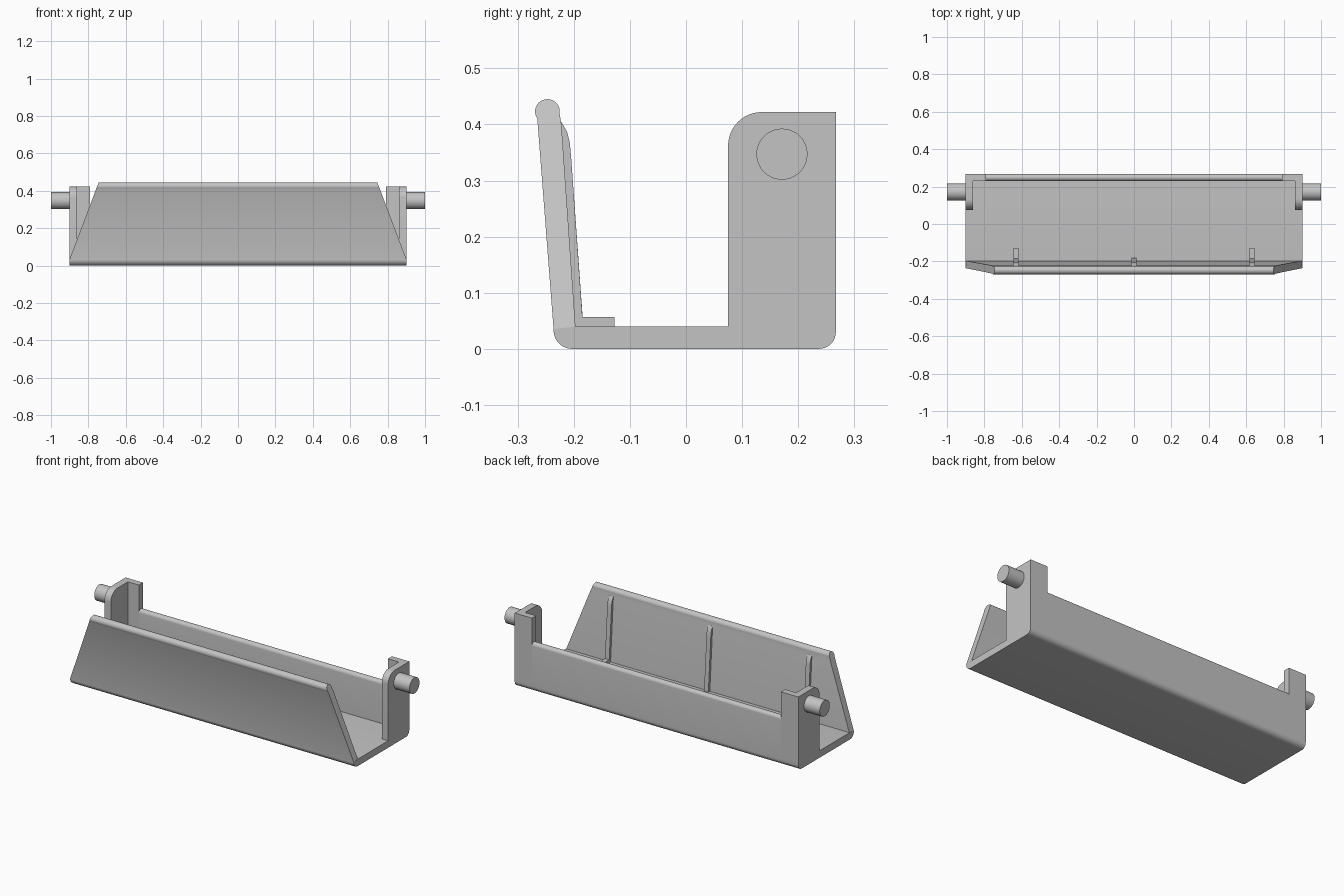
import bpy, bmesh
from math import sin, cos, radians

cube = bpy.data.objects.get("Cube")
if cube:
    bpy.data.objects.remove(cube, do_unlink=True)

grey = bpy.data.materials.new("plain grey")
grey.use_nodes = True
colour = (0.55, 0.55, 0.55, 1)
grey.diffuse_color = colour
grey.node_tree.nodes["Principled BSDF"].inputs["Base Color"].default_value = colour

HALF = 0.9      # half length of the tray
FLOOR = 0.04    # floor thickness
BACK = 0.267    # outer face of the back wall
WALL = 0.23     # inner face of the back wall
STEP = 0.79     # where the raised corners begin


def arc(y, z, r, start, end, n=10):
    """Points of an arc in the side plane, angles in degrees."""
    angles = [radians(start + (end - start) * i / n) for i in range(n + 1)]
    return [(y + r * cos(a), z + r * sin(a)) for a in angles]


def prism(name, profile, x0, x1, taper=None):
    """Extrude a side profile along x; taper maps height to half length."""
    bm = bmesh.new()
    face = bm.faces.new([bm.verts.new((x0, y, z)) for y, z in profile])
    new = bmesh.ops.extrude_face_region(bm, geom=[face])["geom"]
    for v in new:
        if isinstance(v, bmesh.types.BMVert):
            v.co.x = x1
    if taper:
        for v in bm.verts:
            v.co.x = taper(v.co.z) * (1 if v.co.x > 0 else -1)
    bmesh.ops.recalc_face_normals(bm, faces=bm.faces)
    mesh = bpy.data.meshes.new(name)
    bm.to_mesh(mesh)
    bm.free()
    mesh.materials.append(grey)
    obj = bpy.data.objects.new(name, mesh)
    bpy.context.collection.objects.link(obj)
    bpy.ops.object.select_all(action='DESELECT')
    obj.select_set(True)
    bpy.context.view_layer.objects.active = obj
    bpy.ops.object.shade_smooth_by_angle(angle=radians(30))
    return obj


# Floor with rounded lower edges
prism("floor",
      [(-0.197, FLOOR), (-0.236, 0.035)]
      + arc(-0.203, 0.033, 0.033, 180, 270)
      + arc(BACK - 0.03, 0.03, 0.03, 270, 360) + [(BACK, FLOOR)],
      -HALF, HALF)

# Leaning front flap, narrowing upward, with a rounded bead on top
prism("front_flap",
      [(-0.197, FLOOR), (-0.236, 0.035)]
      + arc(-0.247, 0.423, 0.022, 215, -10, 20) + [(-0.222, 0.40)],
      -HALF, HALF, lambda z: HALF - 0.378 * (z - 0.035))

# Low back wall with a rounded top
r = (BACK - WALL) / 2
prism("back_wall",
      [(WALL, FLOOR), (BACK, FLOOR)] + arc(BACK - r, 0.262, r, 0, 180, 14),
      -STEP, STEP)

# Raised corners with pivot pins
for side, s in (("left", 1), ("right", -1)):
    prism(side + "_side_plate",
          [(0.075, FLOOR), (BACK, FLOOR), (BACK, 0.422)]
          + arc(0.135, 0.362, 0.06, 90, 180, 12), s * 0.86, s * HALF)
    prism(side + "_corner_flange",
          [(WALL, FLOOR), (BACK, FLOOR), (BACK, 0.422), (WALL, 0.422)],
          s * STEP, s * 0.86)
    prism(side + "_pin", arc(0.171, 0.347, 0.0455, 0, 360, 40)[:-1],
          s * HALF, s)

# Ribs behind the flap; the outer two have a foot on the floor
rib_top = [(-0.205, 0.345), (-0.207, 0.367), (-0.212, 0.387),
           (-0.222, 0.404), (-0.226, 0.404), (-0.2, FLOOR)]
foot = [(-0.127, FLOOR), (-0.127, 0.057), (-0.1845, 0.057)]
for name, x, base in (("left_rib", 0.63, foot),
                      ("middle_rib", 0, [(-0.183, FLOOR)]),
                      ("right_rib", -0.63, foot)):
    prism(name, base + rib_top, x - 0.0135, x + 0.0135)
